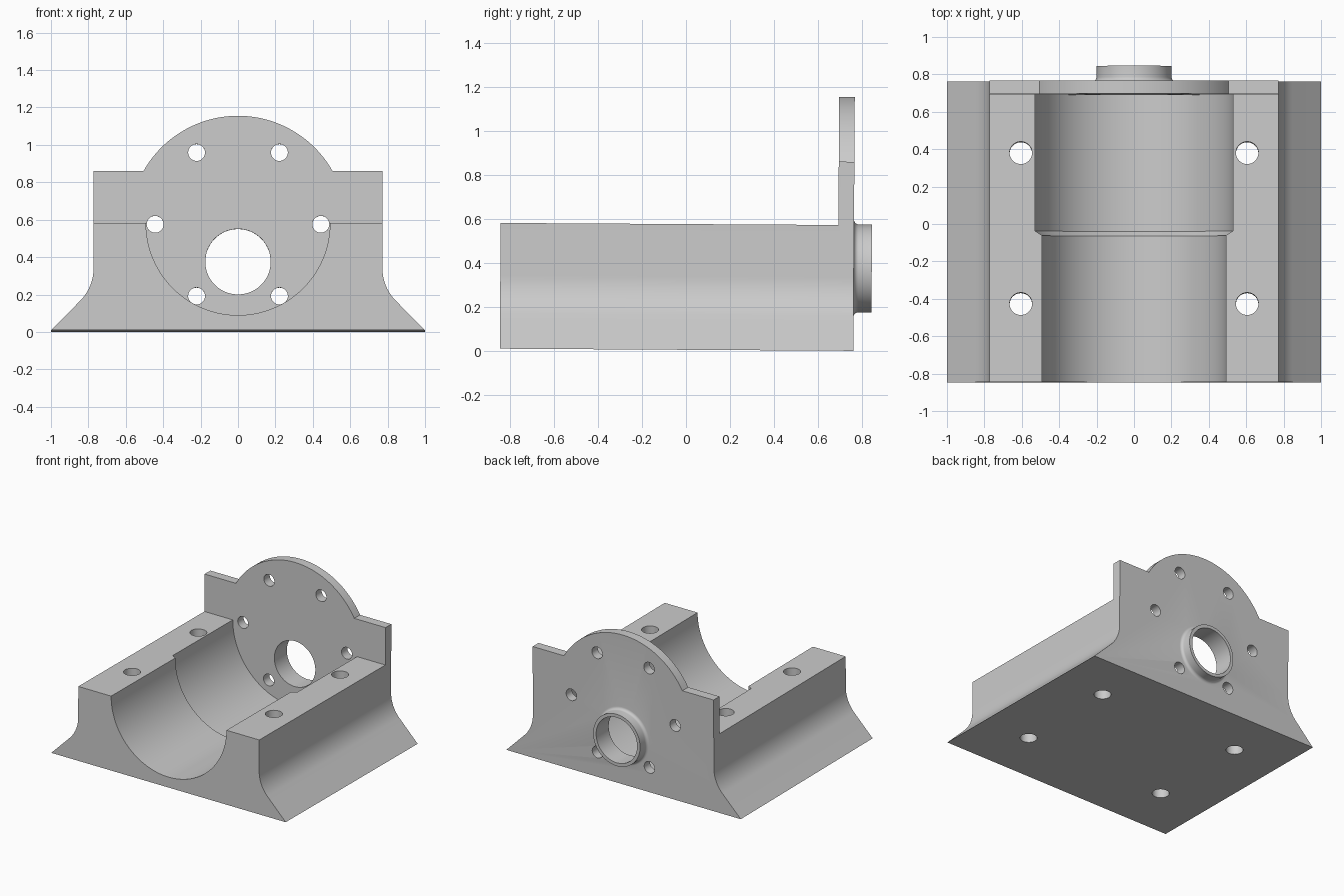
import bpy, bmesh
from math import sin, cos, pi, radians, asin, sqrt
from mathutils import Matrix

if "Cube" in bpy.data.objects:
    bpy.data.objects.remove(bpy.data.objects["Cube"])

PLATE_IN, PLATE_OUT, FRONT, BACK = 0.69, 0.761, -0.847, 0.843
TOP, AXIS_Z, BOSS_Z = 0.572, 0.575, 0.375


def finish(name, bm):
    bmesh.ops.recalc_face_normals(bm, faces=bm.faces[:])
    me = bpy.data.meshes.new(name)
    bm.to_mesh(me)
    bm.free()
    ob = bpy.data.objects.new(name, me)
    bpy.context.collection.objects.link(ob)
    return ob


def extrude_y(name, pts, y0, y1):
    bm = bmesh.new()
    a = [bm.verts.new((x, y0, z)) for x, z in pts]
    b = [bm.verts.new((x, y1, z)) for x, z in pts]
    bm.faces.new(a)
    bm.faces.new(b)
    for i in range(len(a)):
        j = (i + 1) % len(a)
        bm.faces.new((a[i], a[j], b[j], b[i]))
    return finish(name, bm)


def lathe(name, prof, centre, axis='Y', n=96):
    """Solid of revolution from (radius, position along axis) pairs."""
    bm = bmesh.new()
    rings = []
    for r, h in prof:
        ring = []
        for i in range(n):
            u, v = r * cos(2 * pi * i / n), r * sin(2 * pi * i / n)
            if axis == 'Y':
                co = (centre[0] + u, h, centre[1] + v)
            else:
                co = (centre[0] + u, centre[1] + v, h)
            ring.append(bm.verts.new(co))
        rings.append(ring)
    bm.faces.new(rings[0])
    bm.faces.new(rings[-1])
    for a, b in zip(rings, rings[1:]):
        for i in range(n):
            j = (i + 1) % n
            bm.faces.new((a[i], a[j], b[j], b[i]))
    return finish(name, bm)


def combine(target, tool, op='DIFFERENCE'):
    mod = target.modifiers.new(op.lower(), 'BOOLEAN')
    mod.operation, mod.solver, mod.object = op, 'EXACT', tool
    bpy.context.view_layer.objects.active = target
    bpy.ops.object.modifier_apply(modifier=mod.name)
    bpy.data.objects.remove(tool)


# Full outline: flared foot, straight side, shoulder, round flange top
right = [(1.0, 0.0)]
for i in range(13):
    t = radians(225 - 45 * i / 12)
    right.append((1.022 + 0.25 * cos(t), 0.332 + 0.25 * sin(t)))
right.append((0.772, 0.86))
R = 0.58
a0 = asin((0.86 - AXIS_Z) / R)
arc = [(R * cos(a0 + (pi / 2 - a0) * i / 24), AXIS_Z + R * sin(a0 + (pi / 2 - a0) * i / 24))
       for i in range(25)]
half = right + arc
bracket = extrude_y("bearing_bracket",
                    half + [(-x, z) for x, z in reversed(half[:-1])], FRONT, PLATE_OUT)

# Clear everything above the saddle in front of the flange
combine(bracket, extrude_y("clear_cut", [(-1.2, TOP), (1.2, TOP), (1.2, 1.4), (-1.2, 1.4)],
                           -1.2, PLATE_IN))

# Stepped half-round bore
combine(bracket, lathe("bore_cut", [(0.492, -1.2), (0.492, -0.065), (0.53, -0.04),
                                    (0.53, PLATE_IN)], (0, TOP), n=128))

# Rear boss with a small fillet at its root
fillet = [(0.222 - 0.022 * sin(pi / 2 * i / 5),
           PLATE_OUT + 0.022 * (1 - cos(pi / 2 * i / 5))) for i in range(6)]
combine(bracket, lathe("boss", [(0.222, PLATE_OUT - 0.03)] + fillet + [(0.2, BACK)],
                       (0, BOSS_Z)), 'UNION')

# Shaft hole
combine(bracket, lathe("shaft_cut", [(0.175, 0.5), (0.175, 1.0)], (0, BOSS_Z)))

# Ring of six flange bolt holes
for k in range(6):
    c = (0.443 * cos(k * pi / 3), AXIS_Z + 0.443 * sin(k * pi / 3))
    combine(bracket, lathe("flange_bolt_cut", [(0.045, 0.6), (0.045, 0.9)], c, n=40))

# Four mounting holes down through the saddle
for x in (-0.605, 0.605):
    for y in (-0.43, 0.377):
        combine(bracket, lathe("mount_cut", [(0.06, -0.2), (0.06, 0.8)], (x, y), 'Z', 48))

# The part leans very slightly backward
bracket.data.transform(Matrix.Translation((0, 0, 0.0046)) @ Matrix.Rotation(-0.006, 4, 'X'))

bpy.ops.object.select_all(action='DESELECT')
bracket.select_set(True)
bpy.context.view_layer.objects.active = bracket
bpy.ops.object.shade_smooth_by_angle(angle=radians(25))
